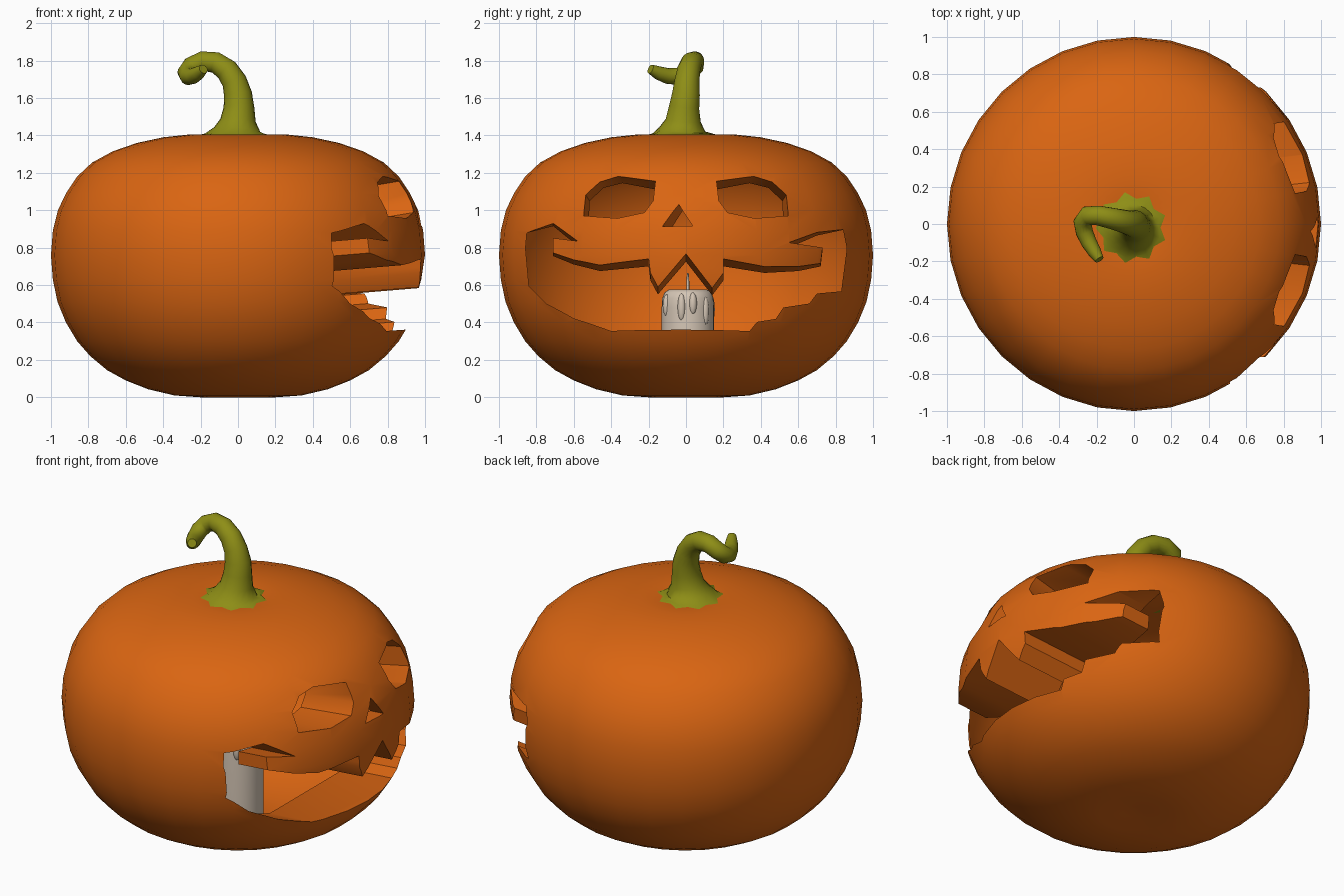
import bpy, bmesh, math
from mathutils import Vector

if "Cube" in bpy.data.objects:
    bpy.data.objects.remove(bpy.data.objects["Cube"])


def material(name, rgb):
    m = bpy.data.materials.new(name)
    m.diffuse_color = (*rgb, 1)
    m.use_nodes = True
    m.node_tree.nodes["Principled BSDF"].inputs["Base Color"].default_value = m.diffuse_color
    return m


ORANGE = material("pumpkin orange", (0.70, 0.13, 0.006))
GREEN = material("stem green", (0.27, 0.27, 0.008))
WAX = material("candle wax", (0.66, 0.56, 0.46))


def make(name, bm, mat, angle=35):
    bmesh.ops.recalc_face_normals(bm, faces=bm.faces[:])
    me = bpy.data.meshes.new(name)
    bm.to_mesh(me)
    bm.free()
    ob = bpy.data.objects.new(name, me)
    bpy.context.collection.objects.link(ob)
    me.materials.append(mat)
    select(ob)
    bpy.ops.object.shade_smooth_by_angle(angle=math.radians(angle))
    return ob


def select(ob):
    bpy.ops.object.select_all(action='DESELECT')
    ob.select_set(True)
    bpy.context.view_layer.objects.active = ob


def skin(bm, rings, caps=True):
    """Bridge equal-length rings of points into a tube."""
    vs = [[bm.verts.new(p) for p in r] for r in rings]
    n = len(vs[0])
    for a, b in zip(vs, vs[1:]):
        for i in range(n):
            j = (i + 1) % n
            bm.faces.new((a[i], a[j], b[j], b[i]))
    if caps:
        bm.faces.new(vs[0][::-1])
        bm.faces.new(vs[-1])


def circle(r, z, n, cx=0, cy=0):
    return [(cx + r * math.cos(2 * math.pi * i / n),
             cy + r * math.sin(2 * math.pi * i / n), z) for i in range(n)]


# pumpkin body: lathed profile (radius, height)
profile = [(0.06, 0.012), (0.2, 0.0), (0.34, 0.01), (0.48, 0.043), (0.6, 0.09), (0.7, 0.145),
           (0.79, 0.22), (0.86, 0.30), (0.92, 0.40), (0.965, 0.51), (0.99, 0.63), (1.0, 0.76),
           (0.99, 0.89), (0.963, 1.0), (0.92, 1.09), (0.86, 1.18), (0.78, 1.255), (0.67, 1.315),
           (0.54, 1.36), (0.4, 1.39), (0.26, 1.405), (0.14, 1.40), (0.05, 1.385)]
bm = bmesh.new()
skin(bm, [circle(r, z, 32) for r, z in profile])
body = make("pumpkin_body", bm, ORANGE)

# face outlines as (y, z), carved towards +x
eye = [(-.56, .99), (-.555, 1.11), (-.48, 1.18), (-.38, 1.205), (-.17, 1.165),
       (-.175, 1.05), (-.22, .985), (-.37, .96)]
nose = [(-.11, .90), (-.03, 1.025), (.057, .90)]
mouth = [(-.865, .91), (-.71, .95), (-.58, .845), (-.71, .87), (-.71, .79), (-.6, .745),
         (-.46, .71), (-.2, .735), (-.19, .66), (-.15, .585), (0, .76), (.14, .58), (.2, .66),
         (.2, .735), (.42, .70), (.6, .71), (.72, .735), (.73, .82), (.55, .835), (.7, .90),
         (.84, .93), (.86, .83), (.83, .60), (.7, .575), (.66, .52), (.52, .49), (.48, .43),
         (.38, .41), (.34, .362), (-.4, .365), (-.6, .44), (-.75, .53), (-.84, .63)]


def carve(outline, x_end, dy, dz):
    """Cut a pocket back to x_end, then open its floor so only the walls stay."""
    bm = bmesh.new()
    k = (1.3 - x_end) / (0.92 - x_end)
    back = [(x_end, y + dy, z + dz) for y, z in outline]
    front = [(1.3, y + dy - dy * k, z + dz - dz * k) for y, z in outline]
    skin(bm, [back, front])
    cutter = make("cutter", bm, ORANGE)
    cutter.hide_render = True
    mod = body.modifiers.new("carve", 'BOOLEAN')
    mod.operation = 'DIFFERENCE'
    mod.solver = 'EXACT'
    mod.object = cutter
    select(body)
    bpy.ops.object.modifier_apply(modifier=mod.name)
    bpy.data.objects.remove(cutter)


carve(mouth, 0.50, 0, -0.035)
carve(eye, 0.56, 0.04, -0.06)
carve([(-y, z) for y, z in eye], 0.561, -0.04, -0.06)
carve(nose, 0.86, 0.02, -0.015)

# open the pocket floors into the hollow inside
bm = bmesh.new()
bm.from_mesh(body.data)
floors = [f for f in bm.faces
          if any(all(abs(v.co.x - x) < 2e-4 for v in f.verts) for x in (0.50, 0.56, 0.561, 0.86))]
bmesh.ops.delete(bm, geom=floors, context='FACES')
bm.to_mesh(body.data)
bm.free()
select(body)
bpy.ops.object.shade_smooth_by_angle(angle=math.radians(35))

# curled stem: path points with radius
path = [(-.005, -.02, 1.43, .125), (0, -.015, 1.48, .095), (.005, -.01, 1.55, .082),
        (0, 0, 1.62, .075), (-.02, .005, 1.69, .067), (-.06, .015, 1.75, .062),
        (-.12, .03, 1.79, .057), (-.19, .045, 1.797, .053), (-.25, .045, 1.77, .051),
        (-.275, .01, 1.735, .049), (-.265, -.045, 1.715, .046), (-.24, -.1, 1.718, .042),
        (-.21, -.15, 1.735, .036), (-.185, -.19, 1.755, .025)]
N = 18
rings = [[(-.015 + r * math.cos(2 * math.pi * i / N), -.02 + r * math.sin(2 * math.pi * i / N), z)
          for i in range(N) for r in [base + (wave if i % 2 else -wave)]]
         for base, wave, z in ((.175, .018, 1.402), (.155, .006, 1.411))]
pts = [Vector(p[:3]) for p in path]
side = Vector((1, 0, 0))
for i, p in enumerate(pts):
    t = (pts[min(i + 1, len(pts) - 1)] - pts[max(i - 1, 0)]).normalized()
    side = (side - t * side.dot(t)).normalized()
    up = t.cross(side)
    r = path[i][3]
    rings.append([p + r * (side * math.cos(2 * math.pi * j / N) + up * math.sin(2 * math.pi * j / N))
                  for j in range(N)])
bm = bmesh.new()
skin(bm, rings)
stem = make("stem", bm, GREEN, 60)

# candle with rounded rim
bm = bmesh.new()
skin(bm, [circle(r, z, 28, 0, .01) for r, z in
          ((.14, .05), (.14, .48), (.137, .53), (.125, .56), (.10, .577), (.07, .572), (.03, .56))])
make("candle", bm, WAX, 50)

# wax drips: small stretched beads down the side
bm = bmesh.new()
for a, z, h in ((-15, .48, .075), (12, .50, .06), (45, .46, .08), (-60, .49, .06),
                (110, .47, .08), (170, .49, .07), (230, .46, .09)):
    geo = bmesh.ops.create_uvsphere(bm, u_segments=10, v_segments=8, radius=1)
    c = Vector((.13 * math.cos(math.radians(a)), .01 + .13 * math.sin(math.radians(a)), z))
    for v in geo["verts"]:
        v.co = Vector((v.co.x * .022, v.co.y * .022, v.co.z * h)) + c
make("wax_drips", bm, WAX, 60)

# wick
bm = bmesh.new()
skin(bm, [circle(r, z, 8, x, .01) for x, z, r in
          ((0, .55, .009), (0, .60, .008), (.004, .635, .007), (.01, .665, .004))])
make("wick", bm, WAX, 60)
